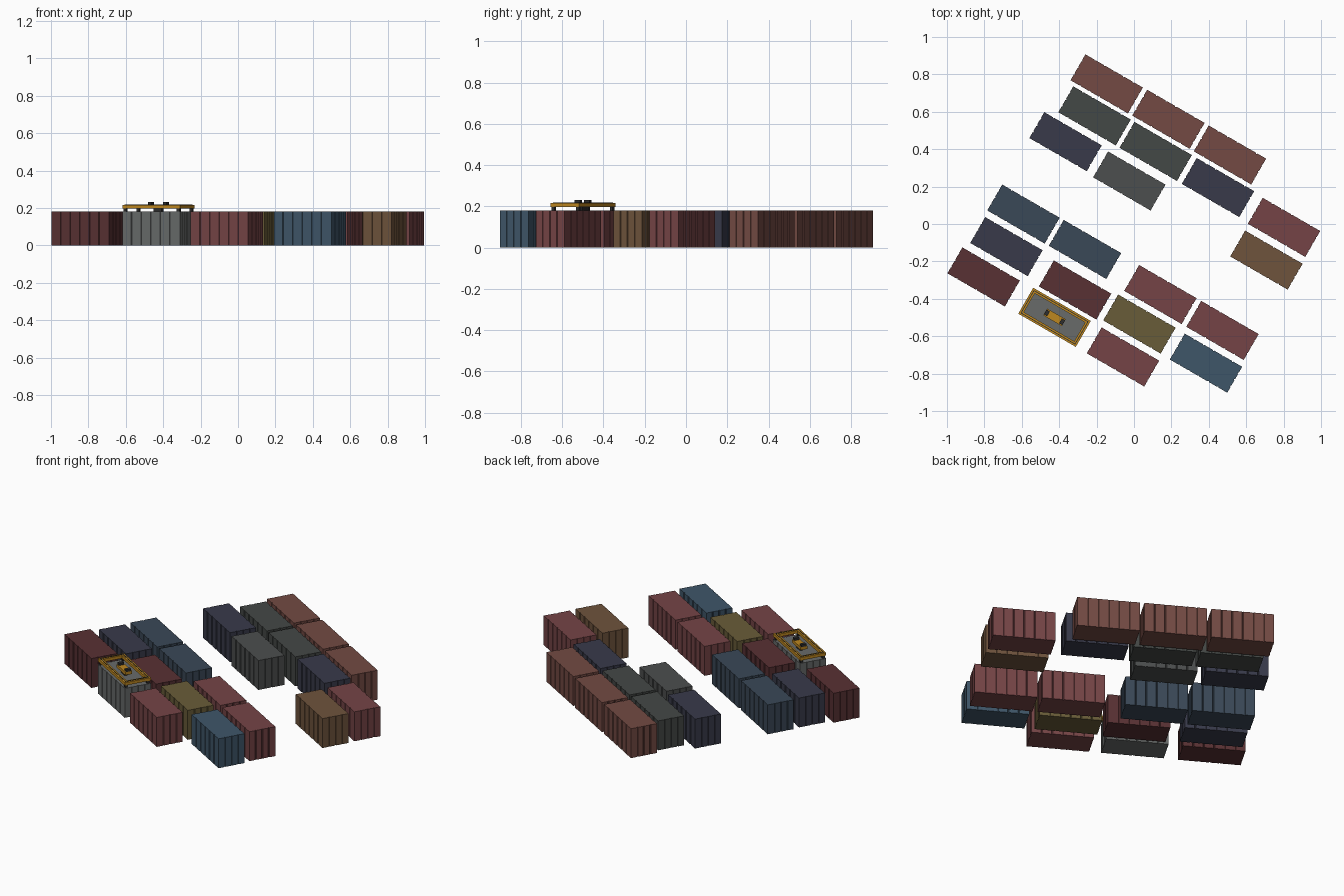
import bpy, bmesh
from math import radians, sin, cos
from mathutils import Matrix, Vector

if "Cube" in bpy.data.objects:
    bpy.data.objects.remove(bpy.data.objects["Cube"])

L, W, H = 0.355, 0.16, 0.181
ANGLE = radians(-30)


def material(name, rgb):
    m = bpy.data.materials.new(name)
    m.diffuse_color = [((c / 255 + 0.055) / 1.055) ** 2.4 for c in rgb] + [1]
    m.use_nodes = True
    m.node_tree.nodes["Principled BSDF"].inputs["Base Color"].default_value = m.diffuse_color
    return m


MATS = {n: material(n, c) for n, c in {
    "rust": (115, 74, 67), "red": (117, 68, 70), "maroon": (88, 49, 51),
    "charcoal": (68, 72, 70), "grey": (76, 78, 78), "light_grey": (104, 107, 106),
    "navy": (56, 58, 74), "slate_blue": (58, 72, 87), "blue": (63, 86, 105),
    "brown": (110, 83, 60), "olive": (105, 92, 56),
    "yellow": (190, 135, 32), "black": (45, 45, 45)}.items()}


def add_object(name, bm, mat, loc):
    bmesh.ops.recalc_face_normals(bm, faces=bm.faces[:])
    mesh = bpy.data.meshes.new(name)
    bm.to_mesh(mesh)
    bm.free()
    mesh.materials.append(MATS[mat])
    ob = bpy.data.objects.new(name, mesh)
    ob.location = loc
    ob.rotation_euler.z = ANGLE
    bpy.context.collection.objects.link(ob)
    return ob


def wall(a, b, count, depth=0.004, half=0.004):
    """Points from corner a towards b, with narrow pressed grooves."""
    a, b = Vector(a), Vector(b)
    d = (b - a).normalized()
    inward = Vector((-d.y, d.x))
    pts = [a]
    for i in range(count):
        c = a.lerp(b, (i + 1) / (count + 1))
        pts += [c - d * half, c - d * half * 0.5 + inward * depth,
                c + d * half * 0.5 + inward * depth, c + d * half]
    return pts


def container(name, mat, loc):
    x, y = L / 2, W / 2
    corners = [(-x, -y), (x, -y), (x, y), (-x, y)]
    outline = []
    for i, n in enumerate((5, 3, 5, 3)):
        outline += wall(corners[i], corners[(i + 1) % 4], n)
    bm = bmesh.new()
    face = bm.faces.new([bm.verts.new((p.x, p.y, 0)) for p in outline])
    ext = bmesh.ops.extrude_face_region(bm, geom=[face], use_keep_orig=True)
    verts = [v for v in ext["geom"] if isinstance(v, bmesh.types.BMVert)]
    bmesh.ops.translate(bm, vec=(0, 0, H), verts=verts)
    add_object(name, bm, mat, loc)


def boxes(name, mat, loc, items):
    """Several boxes in one part: (centre, size) in container axes."""
    bm = bmesh.new()
    for c, s in items:
        bmesh.ops.create_cube(bm, size=1, matrix=Matrix.Translation(c) @ Matrix.Diagonal((*s, 1)))
    return add_object(name, bm, mat, loc)


# Containers: colour and centre
LAYOUT = [
    ("rust", -0.146, 0.749), ("rust", 0.184, 0.560), ("rust", 0.513, 0.369),
    ("charcoal", -0.211, 0.578), ("charcoal", 0.116, 0.388), ("navy", 0.449, 0.195),
    ("red", 0.802, -0.018), ("navy", -0.366, 0.440), ("grey", -0.025, 0.230),
    ("brown", 0.708, -0.193), ("slate_blue", -0.591, 0.053), ("slate_blue", -0.262, -0.136),
    ("navy", -0.682, -0.121), ("maroon", -0.804, -0.283), ("maroon", -0.315, -0.353),
    ("light_grey", -0.425, -0.499), ("red", 0.141, -0.377), ("red", 0.473, -0.569),
    ("olive", 0.029, -0.535), ("blue", 0.385, -0.744), ("red", -0.059, -0.711)]
for i, (mat, x, y) in enumerate(LAYOUT):
    container(f"container_{i + 1:02d}", mat, (x, y, 0))

# Lifting spreader resting on the light grey container
S = (-0.425, -0.499, 0)
SIGNS = [(a, b) for a in (-1, 1) for b in (-1, 1)]
bar = 0.022
boxes("spreader_frame", "yellow", S,
      [((0, s * (W - bar) / 2, 0.207), (L, bar, 0.018)) for s in (-1, 1)] +
      [((s * (L - bar) / 2, 0, 0.207), (bar, W - 2 * bar, 0.018)) for s in (-1, 1)])
boxes("spreader_frame_channel", "black", S,
      [((0, s * (W - bar) / 2, 0.2165), (L - 0.02, 0.004, 0.003)) for s in (-1, 1)] +
      [((s * (L - bar) / 2, 0, 0.2165), (0.004, W - 0.02, 0.003)) for s in (-1, 1)])
boxes("spreader_corner_locks", "black", S,
      [((a * 0.164, b * 0.068, 0.189), (0.016, 0.016, 0.019)) for a, b in SIGNS])
boxes("spreader_head_block", "yellow", S, [((0, 0, 0.209), (0.115, 0.042, 0.018))])
boxes("spreader_head_post", "black", S, [((0, 0, 0.19), (0.05, 0.02, 0.022))])
boxes("spreader_pulleys", "black", S,
      [((s * 0.047, 0, 0.224), (0.02, 0.03, 0.016)) for s in (-1, 1)])
